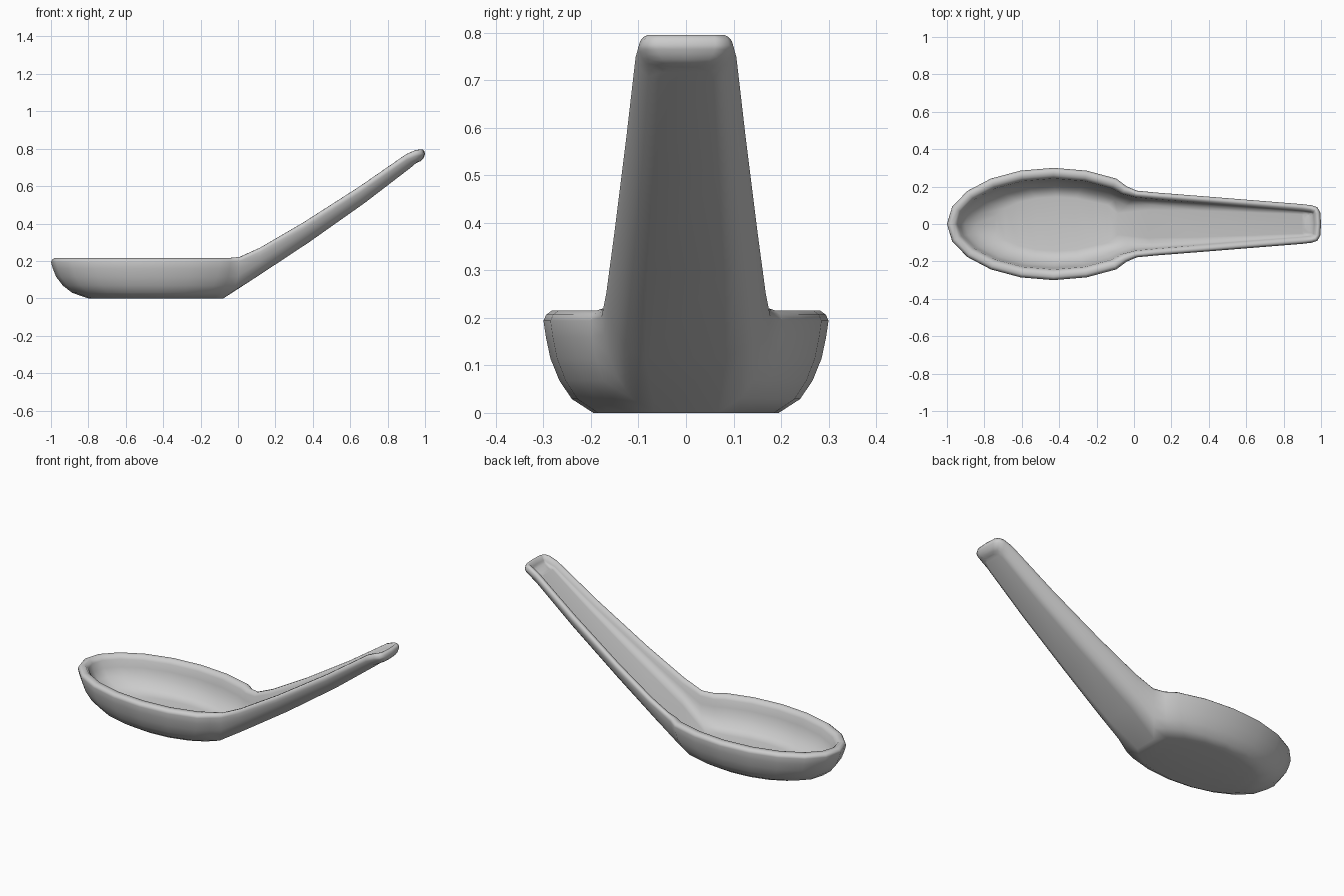
import bpy, bmesh, math
from mathutils import Vector

if "Cube" in bpy.data.objects:
    bpy.data.objects.remove(bpy.data.objects["Cube"])

# Half outline stations: (rim point, outer floor point, inner floor point, rim width)
stations = []

# Oval bowl with a flat foot
for k in range(8):
    a = math.radians(180 - 18 * k)
    c, s = math.cos(a), math.sin(a)
    if k == 0:
        s = 0
    stations.append((Vector((-0.43 + 0.57 * c, 0.30 * s, 0.215)),
                     Vector((-0.43 + 0.37 * c, 0.195 * s, 0)),
                     Vector((-0.415 + 0.335 * c, 0.145 * s, 0.035)), 0.057))

# Neck and channelled handle: rim x, y, z, then floor x, y, z
handle = [
    (-0.04, 0.202, 0.215, -0.13, 0.115, 0.0),
    (0.015, 0.178, 0.222, -0.078, 0.065, 0.0),
    (0.12, 0.168, 0.271, 0.10, 0.085, 0.115),
    (0.35, 0.15, 0.405, 0.38, 0.08, 0.3),
    (0.65, 0.126, 0.597, 0.68, 0.068, 0.512),
    (0.90, 0.106, 0.77, 0.925, 0.058, 0.70),
    (0.95, 0.10, 0.791, 0.945, 0.05, 0.717),
    (0.98, 0.09, 0.795, 0.955, 0.035, 0.724),
    (0.996, 0.062, 0.795, 0.96, 0.02, 0.727),
    (1.0, 0.0, 0.795, 0.96, 0.0, 0.727),
]
for n, h in enumerate(handle):
    rim, base = Vector(h[:3]), Vector(h[3:])
    back = (0.01, 0.025)[n > 1] if n < 6 else 0.045
    inner = base + Vector((-back, -0.12 * base.y, 0.037 if n < 6 else 0.018))
    stations.append((rim, base, inner, 0.048 if n == 0 else 0.036))

# Wall profiles: (fraction outward, fraction up)
OUTER = [(0, 0), (0.43, 0.15), (0.68, 0.35), (0.86, 0.59), (0.95, 0.82), (1, 1)]
INNER = [(1, 1), (0.94, 0.74), (0.8, 0.46), (0.48, 0.16), (0, 0)]
LIP = Vector((0, 0, 0.021))


def mirrored(v):
    return Vector((v.x, -v.y, v.z))


def wall(base, rim, profile):
    return [Vector((base.x + (rim.x - base.x) * s, base.y + (rim.y - base.y) * s,
                    base.z + (rim.z - base.z) * h)) for s, h in profile]


def section(i):
    rim, base, inner, width = stations[i]
    last = len(stations) - 1
    before = stations[i - 1][0] if i else mirrored(stations[1][0])
    after = stations[i + 1][0] if i < last else mirrored(stations[i - 1][0])
    d = after - before
    inward = Vector((d.y, -d.x, 0)).normalized() * width
    half = wall(base, rim - LIP, OUTER)
    half += [rim + inward * 0.1 - LIP * 0.4, rim + inward * 0.3, rim + inward * 0.7]
    half += wall(inner, rim + inward - LIP, INNER)
    return half + [mirrored(v) for v in reversed(half)]


# Loft the closed shell sections from bowl tip to handle end
bm = bmesh.new()
rings = [[bm.verts.new(v) for v in section(i)] for i in range(len(stations))]
for a, b in zip(rings, rings[1:]):
    for j in range(len(a)):
        k = (j + 1) % len(a)
        bm.faces.new((a[j], a[k], b[k], b[j]))
bmesh.ops.remove_doubles(bm, verts=bm.verts[:], dist=0.0005)
bmesh.ops.recalc_face_normals(bm, faces=bm.faces[:])
mesh = bpy.data.meshes.new("soup_spoon")
bm.to_mesh(mesh)
bm.free()
spoon = bpy.data.objects.new("soup_spoon", mesh)
bpy.context.collection.objects.link(spoon)
bpy.context.view_layer.objects.active = spoon
spoon.select_set(True)
bpy.ops.object.shade_smooth_by_angle(angle=math.radians(70))

# Keep the foot and floor flat-looking under smooth shading
weighted = spoon.modifiers.new("flat_floor", 'WEIGHTED_NORMAL')
weighted.keep_sharp = True
